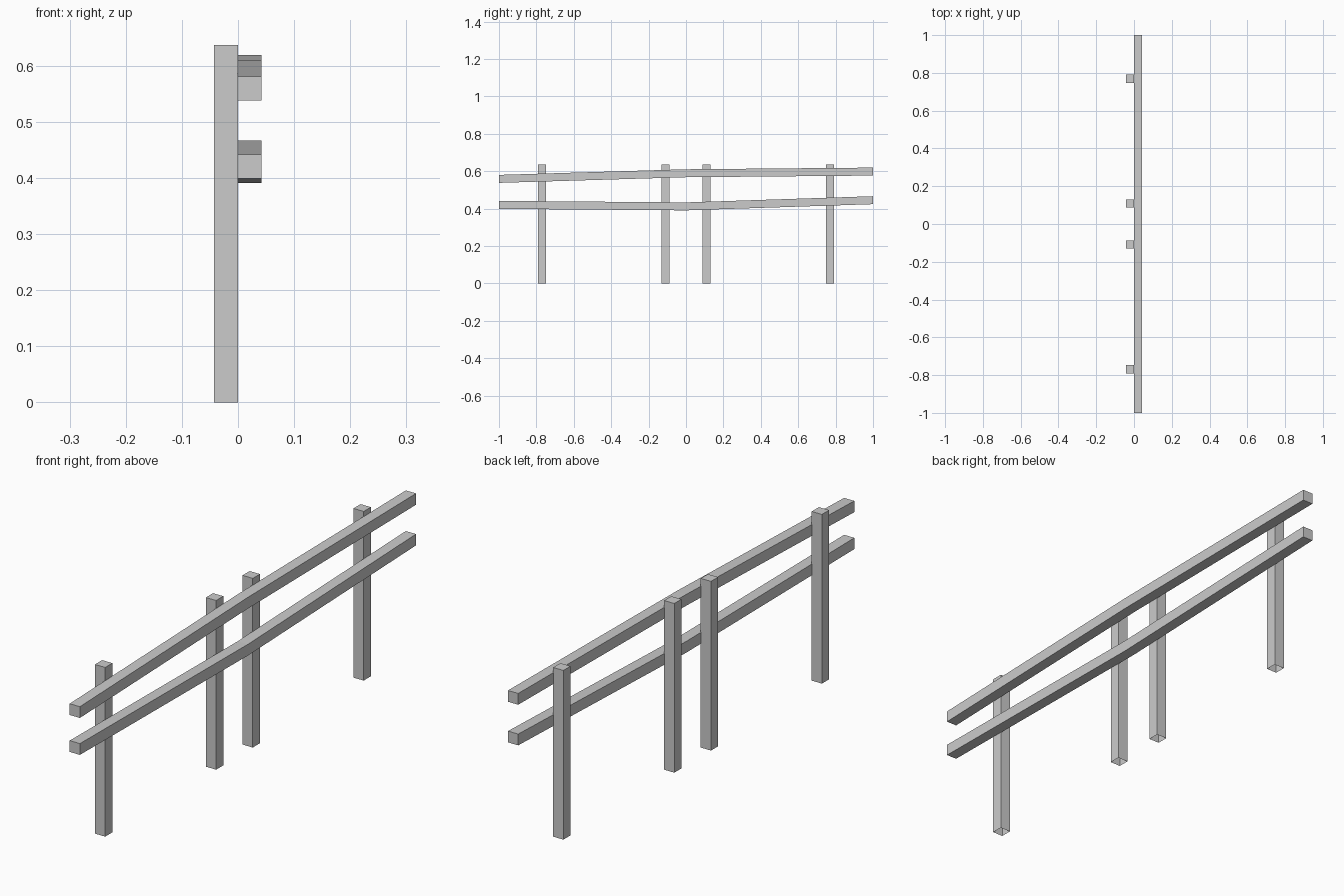
import bpy, bmesh

if "Cube" in bpy.data.objects:
    bpy.data.objects.remove(bpy.data.objects["Cube"])

S = 0.0425  # timber thickness


def finish(name, bm):
    bmesh.ops.recalc_face_normals(bm, faces=bm.faces)
    mesh = bpy.data.meshes.new(name)
    bm.to_mesh(mesh)
    bm.free()
    bpy.context.collection.objects.link(bpy.data.objects.new(name, mesh))


def loft(name, rings, cap_start=True):
    """Join four-cornered rings into a square beam."""
    bm = bmesh.new()
    loops = [[bm.verts.new(p) for p in ring] for ring in rings]
    for a, b in zip(loops, loops[1:]):
        for i in range(4):
            j = (i + 1) % 4
            bm.faces.new((a[i], a[j], b[j], b[i]))
    bm.faces.new(loops[-1])
    if cap_start:
        bm.faces.new(loops[0][::-1])
    finish(name, bm)


def post(name, y):
    h = S / 2
    loft(name, [[(-S, y - h, z), (0, y - h, z), (0, y + h, z), (-S, y + h, z)]
                for z in (0, 0.637)], cap_start=False)


def rail(name, bottoms):
    x0, x1 = -0.001, S - 0.001
    loft(name, [[(x0, y, z), (x1, y, z), (x1, y, z + S), (x0, y, z + S)]
                for y, z in zip((-1, 0, 1), bottoms)])


# Upright posts, open underneath
for side, s in (("front", -1), ("back", 1)):
    post(side + "_outer_post", s * 0.769)
    post(side + "_inner_post", s * 0.109)

# Slightly crooked rails, bent at the middle
rail("upper_rail", (0.538, 0.568, 0.577))
rail("lower_rail", (0.399, 0.391, 0.424))
